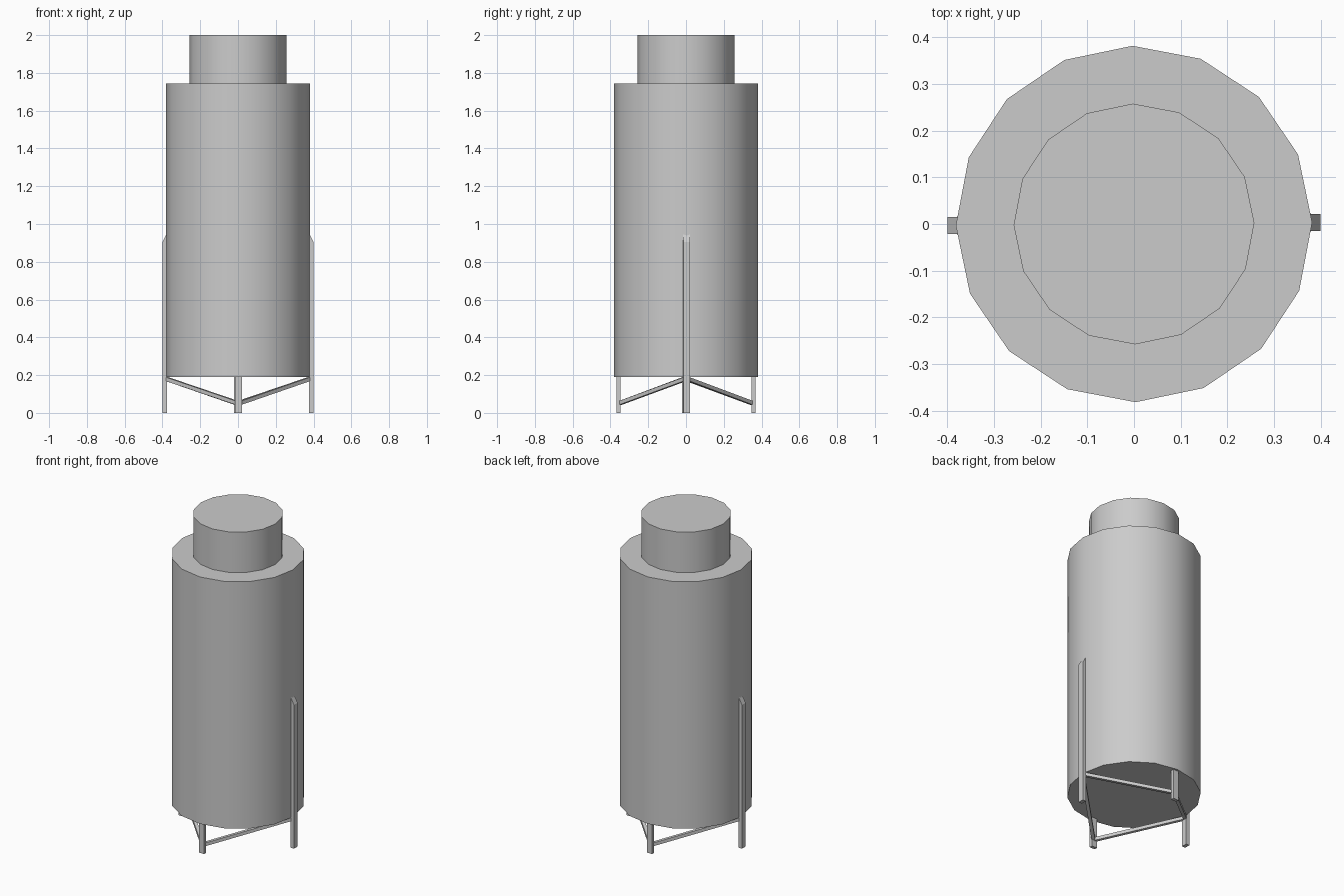
import bpy, bmesh, math
from mathutils import Matrix, Vector

cube = bpy.data.objects.get("Cube")
if cube:
    bpy.data.objects.remove(cube, do_unlink=True)

gray = bpy.data.materials.new("plain_gray")
gray.use_nodes = True
gray.diffuse_color = (0.6, 0.6, 0.6, 1)
gray.node_tree.nodes["Principled BSDF"].inputs["Base Color"].default_value = (0.6, 0.6, 0.6, 1)

TURN = Matrix.Rotation(math.radians(0.5), 4, 'Z')  # slight twist of the whole tank


def finish(name, bm, smooth=False):
    bmesh.ops.recalc_face_normals(bm, faces=bm.faces)
    bm.transform(TURN)
    mesh = bpy.data.meshes.new(name)
    bm.to_mesh(mesh)
    bm.free()
    mesh.materials.append(gray)
    obj = bpy.data.objects.new(name, mesh)
    bpy.context.collection.objects.link(obj)
    if smooth:
        bpy.ops.object.select_all(action='DESELECT')
        obj.select_set(True)
        bpy.context.view_layer.objects.active = obj
        bpy.ops.object.shade_smooth_by_angle(angle=math.radians(30))


def drum(name, radius, low, high):
    bm = bmesh.new()
    bmesh.ops.create_cone(bm, cap_ends=True, segments=16, radius1=radius, radius2=radius,
                          depth=high - low,
                          matrix=Matrix.Translation((0, 0, (low + high) / 2)))
    finish(name, bm, smooth=True)


def leg(name, inner, outer, angle):
    # side profile with a sloped top, extruded sideways
    bm = bmesh.new()
    profile = [(inner, 0), (outer, 0), (outer, 0.905), (inner, 0.95)]
    face = bm.faces.new([bm.verts.new((x, -0.018, z)) for x, z in profile])
    new = bmesh.ops.extrude_face_region(bm, geom=[face])["geom"]
    bmesh.ops.translate(bm, vec=(0, 0.036, 0),
                        verts=[v for v in new if isinstance(v, bmesh.types.BMVert)])
    bm.transform(Matrix.Rotation(angle, 4, 'Z'))
    finish(name, bm)


def brace(name, start, end, size=0.02):
    start, end = Vector(start), Vector(end)
    span = end - start
    bm = bmesh.new()
    bmesh.ops.create_cube(bm, size=1)
    bm.transform(Matrix.Translation((start + end) / 2)
                 @ span.to_track_quat('Y', 'Z').to_matrix().to_4x4()
                 @ Matrix.Diagonal((size, span.length, size, 1)))
    finish(name, bm)


# Tank and lid
drum("tank_body", 0.382, 0.19, 1.745)
drum("tank_lid", 0.258, 1.745, 2.0)

# Side legs run up the outside; front and back legs are set inward
half = math.pi / 2
leg("left_leg", 0.376, 0.4, 0)
leg("right_leg", 0.376, 0.4, 2 * half)
leg("back_leg", 0.347, 0.368, half)
leg("front_leg", 0.347, 0.368, -half)

# Sloping braces from the front and back legs up to the side legs
for side, sx in (("left", 1), ("right", -1)):
    for end, sy in (("front", -1), ("back", 1)):
        brace(f"{end}_{side}_brace", (0, sy * 0.355, 0.05), (sx * 0.385, 0, 0.182))
